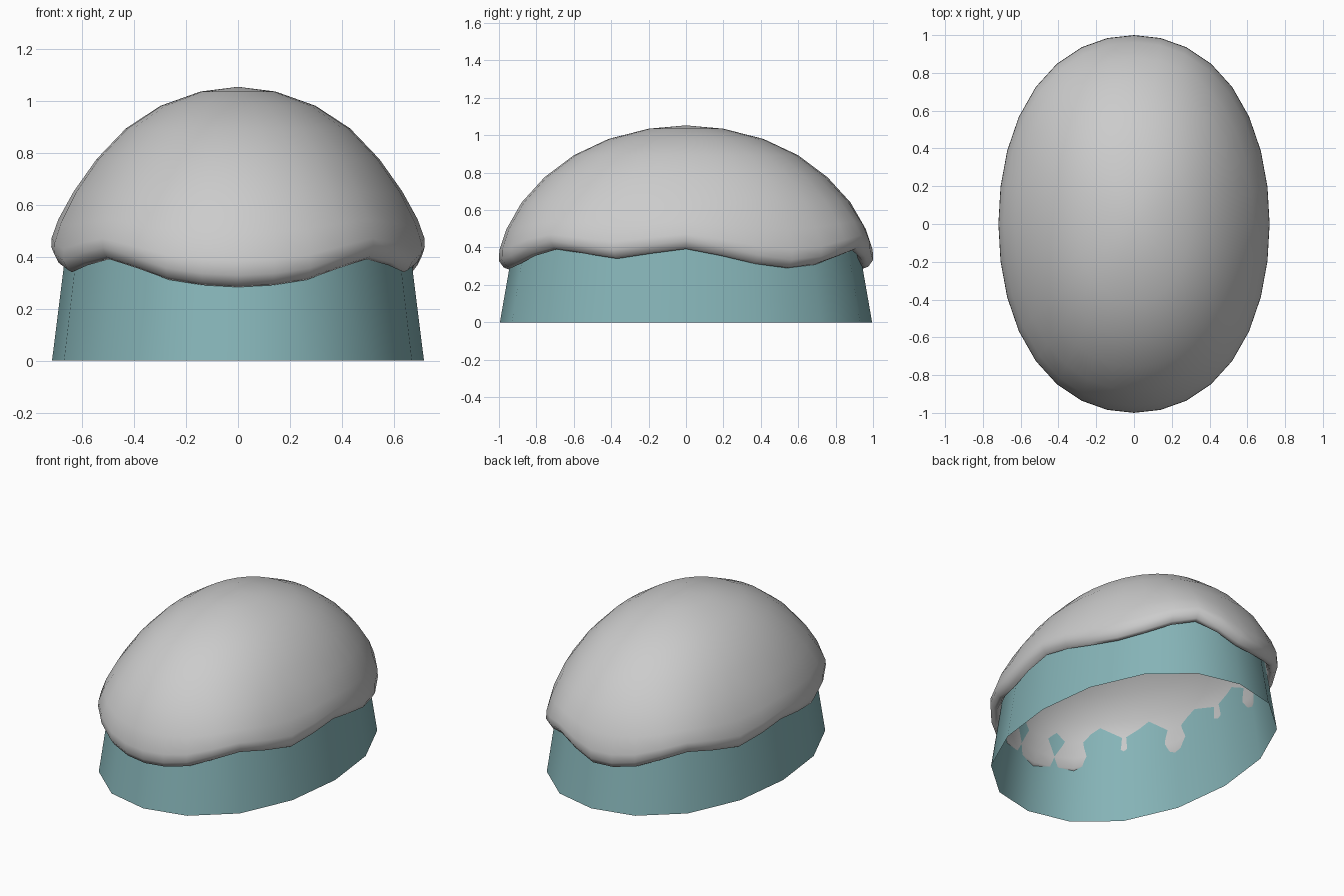
import bpy
from math import sin, cos, pi, radians

if "Cube" in bpy.data.objects:
    bpy.data.objects.remove(bpy.data.objects["Cube"])

RX, RY = 0.718, 1.0


def oval(r, a, rx, ry, z):
    # point on a slightly squared oval
    r *= 1 + 0.025 * sin(2 * a) ** 2
    return (rx * r * cos(a), ry * r * sin(a), z)


def add_object(name, verts, faces, angle):
    me = bpy.data.meshes.new(name)
    me.from_pydata(verts, [], faces)
    me.update()
    ob = bpy.data.objects.new(name, me)
    bpy.context.collection.objects.link(ob)
    bpy.ops.object.select_all(action='DESELECT')
    ob.select_set(True)
    bpy.context.view_layer.objects.active = ob
    bpy.ops.object.shade_smooth_by_angle(angle=radians(angle))
    return ob


def bridge(rows, n):
    return [(r * n + i, (r + 1) * n + i, (r + 1) * n + (i + 1) % n, r * n + (i + 1) % n)
            for r in range(rows - 1) for i in range(n)]


# cup: open, 16-sided oval wall that narrows upward
N = 16
cup_verts = [oval(s, 2 * pi * i / N, 0.715, 0.995, z)
             for s, z in ((0.893, 0.61), (1.0, 0.0)) for i in range(N)]
cup = add_object("cup", cup_verts, bridge(2, N), 60)
mat = bpy.data.materials.new("teal")
mat.diffuse_color = (0.24, 0.46, 0.48, 1)
mat.use_nodes = True
mat.node_tree.nodes["Principled BSDF"].inputs["Base Color"].default_value = mat.diffuse_color
cup.data.materials.append(mat)

# topping rim: height at 16 angles counter-clockwise from +x, smoothed to 32
rim16 = [0.392, 0.313, 0.308, 0.385, 0.288, 0.31, 0.39, 0.34,
         0.392, 0.34, 0.39, 0.311, 0.283, 0.311, 0.39, 0.34]
rim = []
for i in range(16):
    a, b, c, d = (rim16[(i + k) % 16] for k in (-1, 0, 1, 2))
    rim += [b, (9 * (b + c) - a - d) / 16]
rim[3] = 0.29

# topping profile: radius, height, how much the point follows the wavy rim
profile = [
    (0.20, 1.035, 0), (0.415, 0.98, 0), (0.60, 0.893, 0), (0.757, 0.775, 0),
    (0.88, 0.645, 0.1), (0.962, 0.52, 0.45), (0.998, 0.43, 0.8), (1.0, 0.385, 1),
    (0.975, 0.35, 1), (0.95, 0.34, 1), (0.927, 0.365, 1),
    (0.913, 0.42, 0.8), (0.901, 0.51, 0.45), (0.862, 0.62, 0.1), (0.74, 0.755, 0),
    (0.585, 0.865, 0), (0.405, 0.95, 0), (0.195, 1.005, 0)]
M = 32
verts = [oval(r, 2 * pi * i / M, RX, RY, z + w * (rim[i] - 0.34))
         for r, z, w in profile for i in range(M)]
faces = bridge(len(profile), M)

# close the outer and inner crowns with fans
top, under, last = len(verts), len(verts) + 1, (len(profile) - 1) * M
verts += [(0, 0, 1.053), (0, 0, 1.023)]
for i in range(M):
    j = (i + 1) % M
    faces += [(top, i, j), (under, last + j, last + i)]
add_object("topping", verts, faces, 80)
